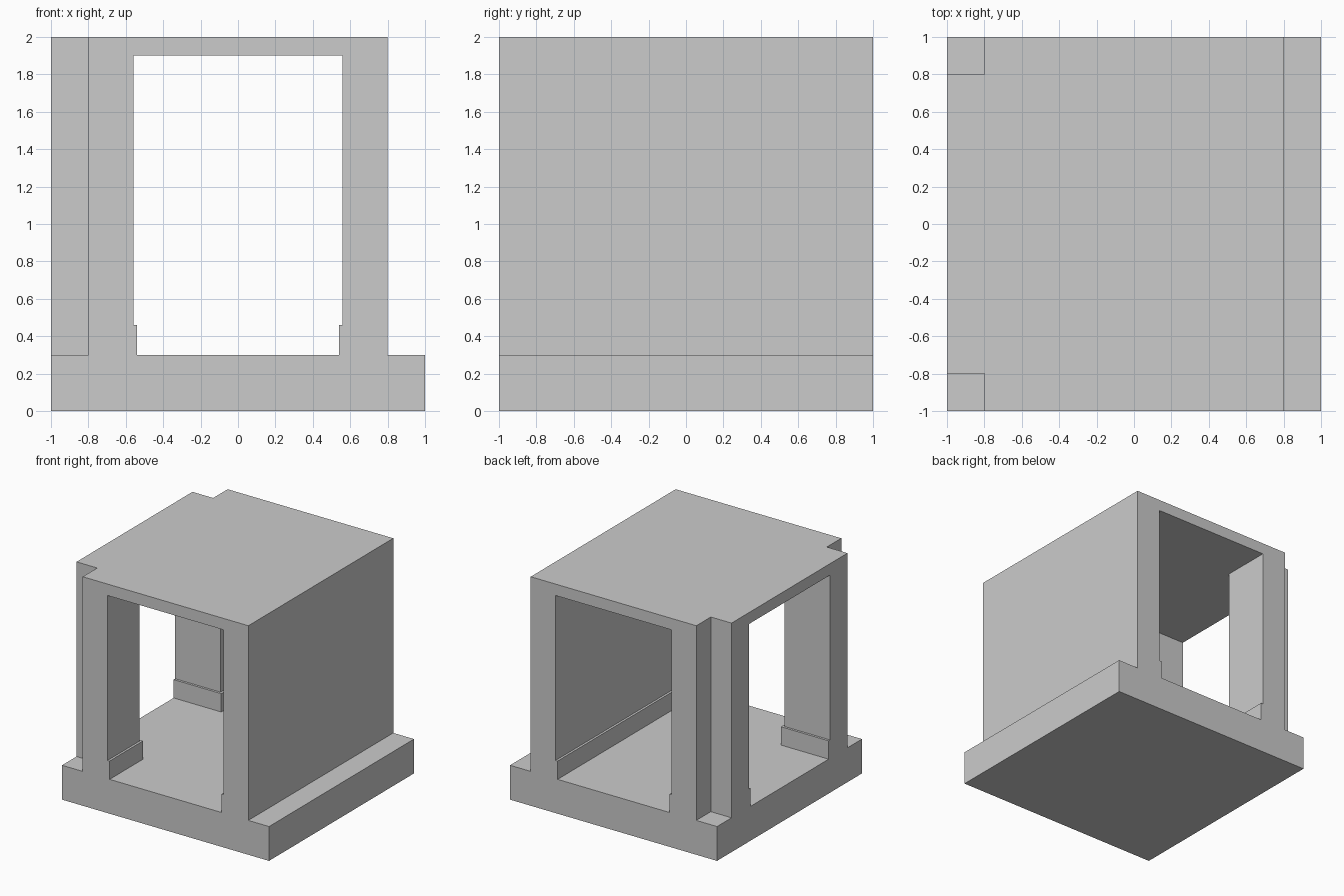
import bpy, bmesh

if "Cube" in bpy.data.objects:
    bpy.data.objects.remove(bpy.data.objects["Cube"])

FLOOR, SKIRT, CEIL, TOP = 0.3, 0.46, 1.9, 2.0
FAR = 1.2  # cutters overshoot the outer faces


def prism(name, plan, z0, z1):
    """Extrude a counter-clockwise plan outline from z0 to z1."""
    bm = bmesh.new()
    face = bm.faces.new([bm.verts.new((x, y, z0)) for x, y in plan])
    ext = bmesh.ops.extrude_face_region(bm, geom=[face])
    verts = [v for v in ext["geom"] if isinstance(v, bmesh.types.BMVert)]
    bmesh.ops.translate(bm, verts=verts, vec=(0, 0, z1 - z0))
    bmesh.ops.recalc_face_normals(bm, faces=bm.faces)
    mesh = bpy.data.meshes.new(name)
    bm.to_mesh(mesh)
    bm.free()
    obj = bpy.data.objects.new(name, mesh)
    bpy.context.collection.objects.link(obj)
    return obj


def rect(x0, x1, y0, y1):
    return [(x0, y0), (x1, y0), (x1, y1), (x0, y1)]


def tee(w):
    """T-junction plan: passage along y with a branch towards -x."""
    return [(-w, -FAR), (w, -FAR), (w, FAR), (-w, FAR),
            (-w, w), (-FAR, w), (-FAR, -w), (-w, -w)]


def cut(target, cutter):
    cutter.hide_render = True
    mod = target.modifiers.new(cutter.name, 'BOOLEAN')
    mod.operation = 'DIFFERENCE'
    mod.solver = 'EXACT'
    mod.object = cutter
    bpy.context.view_layer.objects.active = target
    bpy.ops.object.modifier_apply(modifier=mod.name)
    bpy.data.objects.remove(cutter)


# Solid block for base, walls and roof
junction = prism("corridor_junction", rect(-1, 1, -1, 1), 0, TOP)

# Ledge outside the closed right wall
cut(junction, prism("ledge_cut", rect(0.8, FAR, -FAR, FAR), FLOOR, TOP + 0.2))

# Notches on the two left corners
for s in (-1, 1):
    y0, y1 = sorted((0.8 * s, FAR * s))
    cut(junction, prism("corner_cut", rect(-FAR, -0.8, y0, y1), FLOOR, TOP + 0.2))

# Passage, narrower at the bottom to leave the skirting
cut(junction, prism("passage_cut", tee(0.56), SKIRT, CEIL))
cut(junction, prism("skirting_cut", tee(0.54), FLOOR, 1.0))
